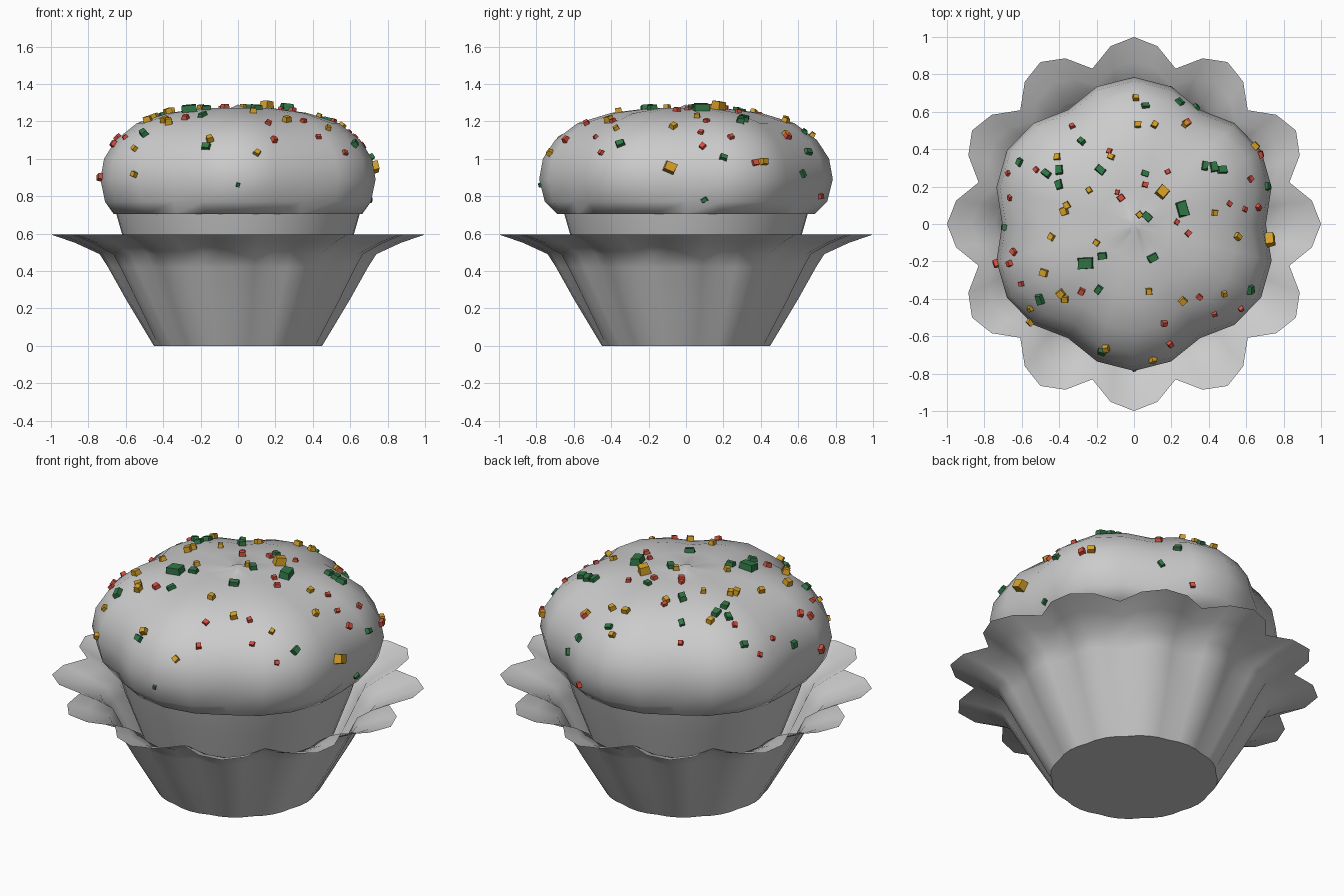
import bpy, bmesh, math, random
from mathutils import Vector, Matrix
from mathutils.bvhtree import BVHTree

random.seed(4)
if "Cube" in bpy.data.objects:
    bpy.data.objects.remove(bpy.data.objects["Cube"])


def material(name, rgb):
    mat = bpy.data.materials.new(name)
    mat.use_nodes = True
    colour = (*rgb, 1)
    mat.diffuse_color = colour
    mat.node_tree.nodes["Principled BSDF"].inputs["Base Color"].default_value = colour
    return mat


grey = material("plain grey", (0.6, 0.6, 0.6))
yellow = material("golden yellow", (0.66, 0.35, 0.02))
green = material("leaf green", (0.03, 0.18, 0.06))
red = material("warm red", (0.68, 0.08, 0.05))


def finish(name, bm, mat, smooth_angle=None):
    mesh = bpy.data.meshes.new(name)
    bm.to_mesh(mesh)
    bm.free()
    obj = bpy.data.objects.new(name, mesh)
    bpy.context.collection.objects.link(obj)
    mesh.materials.append(mat)
    if smooth_angle:
        bpy.ops.object.select_all(action="DESELECT")
        obj.select_set(True)
        bpy.context.view_layer.objects.active = obj
        bpy.ops.object.shade_smooth_by_angle(angle=math.radians(smooth_angle))
    return obj


def lobed_shell(rings, segments, lobes, first_tip, close_bottom=True):
    """Loft rings of (tip radius, notch radius, height) around the z axis."""
    bm = bmesh.new()
    loops = []
    for tip, notch, z in rings:
        loop = []
        for i in range(segments):
            a = math.tau * i / segments
            bulge = abs(math.cos(lobes * (a - first_tip) / 2))
            r = notch + (tip - notch) * bulge
            loop.append(bm.verts.new((r * math.cos(a), r * math.sin(a), z)))
        loops.append(loop)
    for low, high in zip(loops, loops[1:]):
        for i in range(segments):
            j = (i + 1) % segments
            bm.faces.new((low[i], low[j], high[j], high[i]))
    if close_bottom:
        bm.faces.new(loops[0][::-1])
    bmesh.ops.remove_doubles(bm, verts=bm.verts, dist=0.0001)
    return bm


# Fluted paper wrapper with a flared petal rim
wrapper = lobed_shell(
    [(0.45, 0.44, 0), (0.60, 0.565, 0.25), (0.695, 0.645, 0.42),
     (0.74, 0.68, 0.49), (0.87, 0.77, 0.55), (1, 0.86, 0.595)],
    48, 12, 0)
finish("wrapper", wrapper, grey, 50)

# Cake body sitting in the wrapper
cake = lobed_shell([(0.42, 0.42, 0.05), (0.615, 0.615, 0.58), (0.655, 0.655, 0.72)], 48, 1, 0)
finish("cake", cake, grey, 50)

# Six-lobed frosting with a pinched centre
frosting = lobed_shell(
    [(0.69, 0.665, 0.705), (0.755, 0.69, 0.77), (0.785, 0.705, 0.89),
     (0.765, 0.685, 1.0), (0.70, 0.62, 1.1), (0.58, 0.51, 1.19),
     (0.40, 0.34, 1.245), (0.20, 0.17, 1.27), (0.05, 0.04, 1.268), (0, 0, 1.29)],
    24, 6, math.radians(30))
surface = BVHTree.FromBMesh(frosting)
finish("frosting", frosting, grey, 50)


# Sprinkles: small uneven blocks resting on the frosting
def add_block(bm, origin, direction, size):
    point, normal, _, _ = surface.ray_cast(Vector(origin), Vector(direction))
    if point is None:
        point, normal, _, _ = surface.find_nearest(Vector(origin) + Vector(direction))
    outward = point - Vector((0, 0, 0.8))
    if normal.dot(outward) < 0:
        normal = -normal
    turn = normal.to_track_quat("Z", "Y").to_matrix().to_4x4()
    spin = Matrix.Rotation(random.uniform(0, math.pi), 4, "Z")
    scale = Matrix.Diagonal((*size, 1))
    place = Matrix.Translation(point + normal * size[2] * 0.25) @ turn @ spin @ scale
    block = bmesh.ops.create_cube(bm, size=1)["verts"]
    for v in block:
        if v.co.z > 0:
            v.co.x *= random.uniform(0.65, 1)
            v.co.y *= random.uniform(0.7, 1)
    bmesh.ops.transform(bm, matrix=place, verts=block)


def sprinkles(name, mat, size, spots, sides, large):
    """Spots are x, y in hundredths seen from above; sides are angle, height."""
    bm = bmesh.new()
    for spot in spots:
        k = 1.7 if spot in large else random.uniform(0.8, 1.15)
        x, y = spot
        add_block(bm, (x / 100, y / 100, 3), (0, 0, -1), [s * k for s in size])
    for angle, z, k in sides:
        a = math.radians(angle)
        add_block(bm, (0, 0, z), (math.cos(a), math.sin(a), 0), [s * k for s in size])
    finish(name, bm, mat)


sprinkles("yellow_sprinkles", yellow, (0.038, 0.034, 0.034), [
    (1, 67), (-41, 36), (-12, 36), (2, 53), (11, 53), (27, 53), (15, 17),
    (-36, 10), (-37, 7), (-24, 18), (3, 5), (43, 6), (55, -7), (-20, -10),
    (-44, -7), (-48, -26), (-39, -37), (-37, -40), (-55, -45), (-55, -52),
    (-15, -66), (10, -72), (8, -36), (26, -41), (48, -37), (64, 41)],
    [(-7, 0.95, 1.7)], [(15, 17)])

sprinkles("green_sprinkles", green, (0.05, 0.036, 0.028), [
    (6, 63), (24, 65), (60, 48), (-28, 44), (-18, 29), (-40, 29), (-40, 21),
    (-61, 33), (-69, 37), (6, 27), (38, 31), (47, 29), (26, 8), (7, 4),
    (-17, -17), (-26, -21), (10, -18), (-19, -35), (-50, -40), (62, -35),
    (-17, -68), (71, 20), (-69, -2)],
    [(8, 0.78, 0.7), (-90, 0.86, 0.5), (62, 0.92, 0.8)], [(26, 8), (-26, -21)])

sprinkles("red_sprinkles", red, (0.034, 0.03, 0.026), [
    (-33, 52), (28, 54), (-13, 39), (18, 28), (-52, 29), (-67, 27), (-66, 14),
    (6, 21), (-9, 17), (-7, 14), (51, 11), (59, 8), (66, 9), (67, 37), (23, 1),
    (29, -5), (-64, -15), (-66, -21), (-60, -32), (-28, -36), (35, -39),
    (43, -48), (57, -45), (16, -53), (19, -64), (62, 24), (-73, -21)],
    [(75, 0.8, 0.9)], [])
